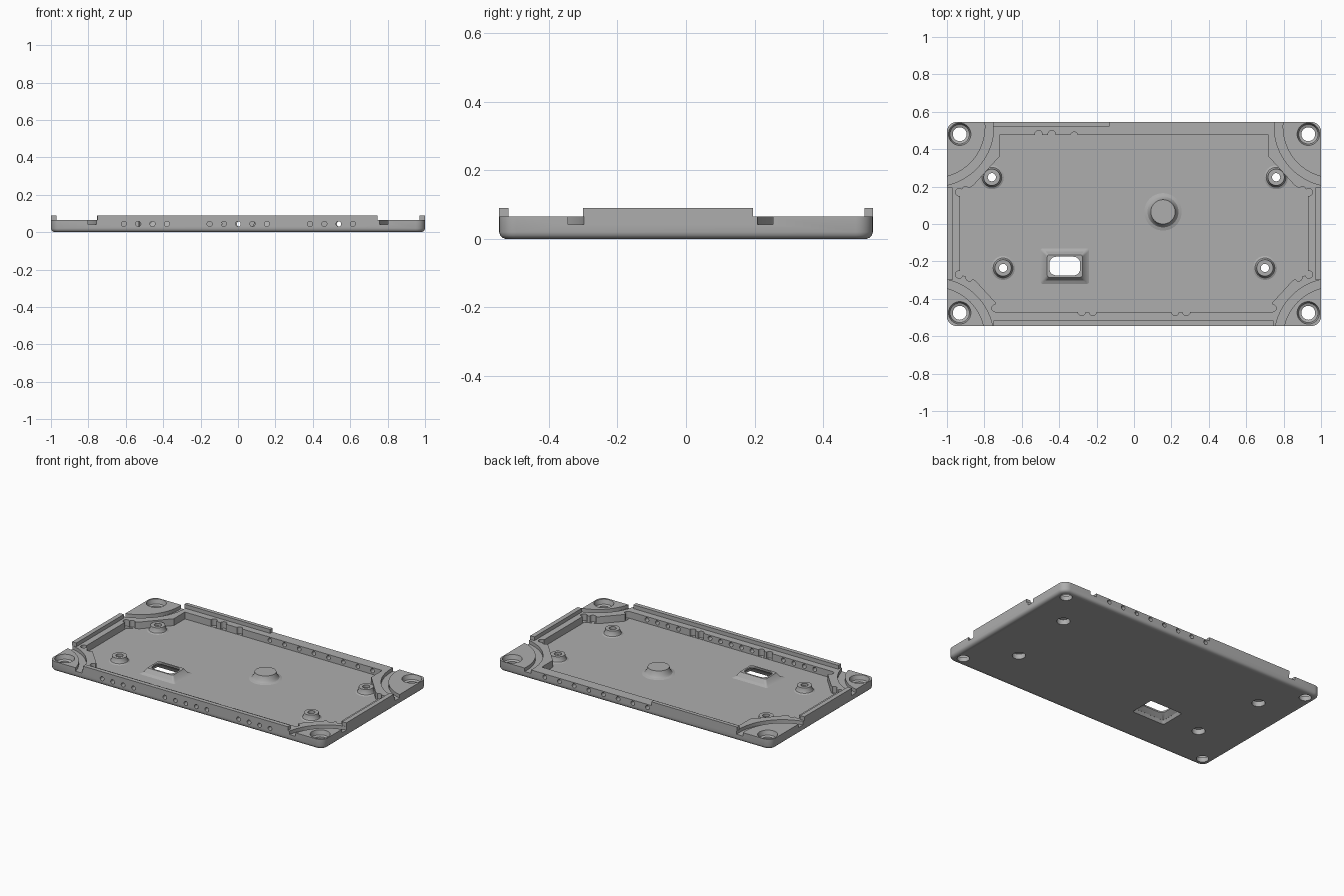
import bpy, bmesh, math
from mathutils import Matrix

cube = bpy.data.objects.get("Cube")
if cube:
    bpy.data.objects.remove(cube)

FLOOR, RIM, LIP = 0.02, 0.065, 0.09

grey = bpy.data.materials.new("grey plastic")
grey.use_nodes = True
grey.diffuse_color = (0.42, 0.42, 0.42, 1)
grey.node_tree.nodes["Principled BSDF"].inputs["Base Color"].default_value = grey.diffuse_color


def add(name, bm):
    bmesh.ops.recalc_face_normals(bm, faces=bm.faces)
    mesh = bpy.data.meshes.new(name)
    bm.to_mesh(mesh)
    bm.free()
    obj = bpy.data.objects.new(name, mesh)
    bpy.context.collection.objects.link(obj)
    mesh.materials.append(grey)
    return obj


def ring(hx, hy, r, z, n):
    """Rounded rectangle outline; a circle when hx = hy = r."""
    pts = []
    for q, (sx, sy) in enumerate([(1, 1), (-1, 1), (-1, -1), (1, -1)]):
        for i in range(n):
            a = math.pi / 2 * (q + i / (n if hx == r else n - 1))
            pts.append((sx * (hx - r) + r * math.cos(a), sy * (hy - r) + r * math.sin(a), z))
    return pts


def loft(name, rings, at=(0, 0), closed=False):
    """Skin a stack of outlines; closed joins the last to the first."""
    bm = bmesh.new()
    loops = [[bm.verts.new((x + at[0], y + at[1], z)) for x, y, z in r] for r in rings]
    pairs = list(zip(loops, loops[1:]))
    if closed:
        pairs.append((loops[-1], loops[0]))
    else:
        bm.faces.new(loops[0])
        bm.faces.new(loops[-1])
    for a, b in pairs:
        for i in range(len(a)):
            j = (i + 1) % len(a)
            bm.faces.new((a[i], a[j], b[j], b[i]))
    return add(name, bm)


def lathe(name, profile, at, closed=False, n=10):
    return loft(name, [ring(r, r, r, z, n) for r, z in profile], at, closed)


def box(name, x0, x1, y0, y1, z0, z1):
    bm = bmesh.new()
    bmesh.ops.create_cube(bm, size=1)
    for v in bm.verts:
        v.co = ((x0, x1)[v.co.x > 0], (y0, y1)[v.co.y > 0], (z0, z1)[v.co.z > 0])
    return add(name, bm)


# Tray body with rounded corners and a rounded underside edge
tray = loft("tray", [ring(1 - d, 0.545 - d, 0.05 - d, z, 8) for d, z in
                     [(0.018, 0), (0.009, 0.004), (0.003, 0.01), (0, 0.02), (0, RIM)]])
cutters = []

# Cavity with cut-off corners
half = [(0.72, 0.475), (0.72, 0.36), (0.86, 0.205), (0.93, 0.165),
        (0.93, -0.27), (0.85, -0.3), (0.74, -0.42), (0.74, -0.47)]
outline = half + [(-x, y) for x, y in reversed(half)]
cutters.append(loft("cavity", [[(x, y, z) for x, y in outline] for z in (FLOOR, 0.2)]))

# Small scallops in the cavity wall
scallops = [(s * x, y) for s in (1, -1) for x, y in
            [(0.935, 0.17), (0.9, 0.18), (0.935, -0.27), (0.88, -0.285), (0.74, -0.45),
             (0.22, -0.47), (0.28, -0.47)]]
scallops += [(-0.51, 0.48), (-0.44, 0.48), (-0.32, 0.472)]
for p in scallops:
    cutters.append(lathe("scallop", [(0.02, FLOOR + 0.002), (0.02, 0.2)], p, n=4))

for s in (1, -1):
    # Curved corner grooves and stepped corner screw holes
    for gy, hy in ((0.52, 0.48), (-0.61, -0.475)):
        cutters.append(lathe("groove", [(0.275, 0.042), (0.275, 0.2), (0.32, 0.2), (0.32, 0.042)],
                             (s * 1.07, gy), True, 24))
        cutters.append(lathe("corner_hole", [(0.037, -0.1), (0.037, 0.03), (0.052, 0.036),
                                             (0.06, RIM), (0.06, 0.2)], (s * 0.932, hy)))

# Vent holes through the front and back walls
vents = [(x0 + 0.0765 * i, -0.52) for x0, n in ((-0.61, 4), (-0.152, 5), (0.385, 4)) for i in range(n)]
vents += [(-0.1 + 0.107 * i, 0.52) for i in range(8)]
for x, y in vents:
    bm = bmesh.new()
    bmesh.ops.create_cone(bm, cap_ends=True, segments=14, radius1=0.014, radius2=0.014, depth=0.14,
                          matrix=Matrix.Translation((x, y, 0.044)) @ Matrix.Rotation(math.pi / 2, 4, "X"))
    cutters.append(add("vent", bm))

# Screw bosses, recessed from below
parts = [tray]
for s in (1, -1):
    for x, y in ((0.76, 0.25), (0.7, -0.235)):
        p = (s * x, y)
        cutters.append(lathe("boss_recess", [(0.04, -0.1), (0.04, 0.03)], p))
        parts.append(lathe("screw_boss", [(0.064, FLOOR), (0.053, 0.025), (0.047, 0.036), (0.044, 0.056),
                                          (0.022, 0.056), (0.022, 0.038), (0.04, 0.034), (0.04, FLOOR)],
                           p, True))

# Raised round button seat
parts.append(lathe("round_post", [(0.1, FLOOR), (0.083, 0.025), (0.073, 0.036), (0.065, 0.064)],
                   (0.155, 0.065), n=12))

# Port opening with a sloped surround and a tapered pocket underneath
port = (-0.37, -0.225)
cutters.append(loft("port_pocket", [ring(0.13, 0.095, 0.01, -0.02, 6), ring(0.11, 0.075, 0.012, 0.021, 6)], port))
parts.append(loft("port_surround", [ring(*r, 6) for r in [
    (0.13, 0.095, 0.012, FLOOR), (0.112, 0.077, 0.012, 0.029), (0.094, 0.06, 0.012, 0.056),
    (0.082, 0.05, 0.035, 0.056), (0.082, 0.05, 0.035, 0.046), (0.11, 0.075, 0.012, FLOOR)]], port, True))

# Raised lips along the outer edge
parts += [box("left_lip", 0.97, 1, -0.3, 0.195, RIM, LIP),
          box("right_lip", -1, -0.97, -0.3, 0.195, RIM, LIP),
          box("front_lip", -0.75, 0.745, -0.545, -0.517, RIM, LIP),
          box("back_lip", -0.755, -0.13, 0.52, 0.545, RIM, LIP)]

# Carve the tray
bpy.context.view_layer.objects.active = tray
for c in cutters:
    mod = tray.modifiers.new("cut", "BOOLEAN")
    mod.operation, mod.solver, mod.object = "DIFFERENCE", "EXACT", c
    bpy.ops.object.modifier_apply(modifier=mod.name)
    bpy.data.objects.remove(c)

bpy.ops.object.select_all(action="DESELECT")
for obj in parts:
    obj.select_set(True)
bpy.ops.object.shade_smooth_by_angle(angle=math.radians(30))
